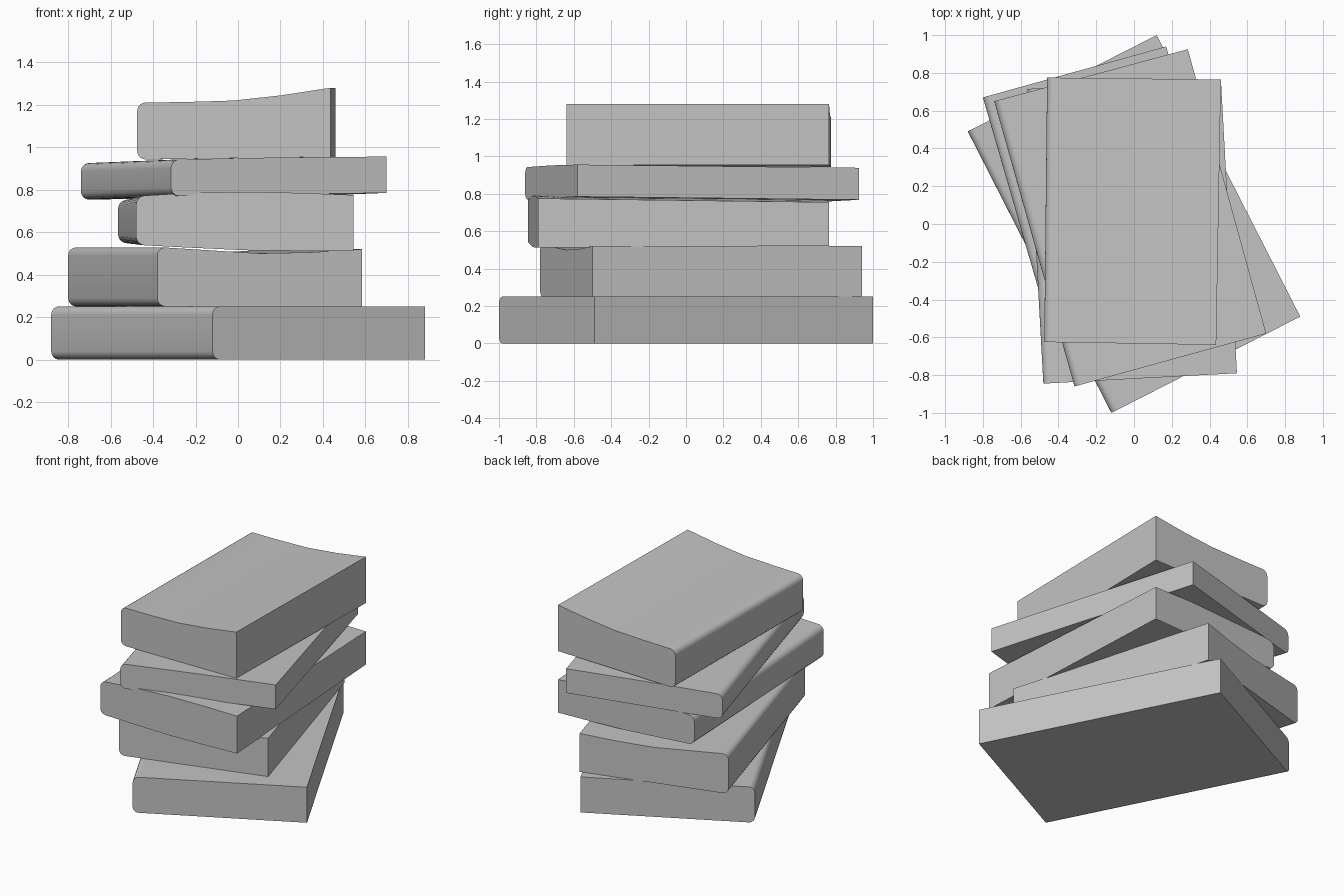
import bpy, bmesh
from math import sin, cos, pi
from mathutils import Vector

cube = bpy.data.objects.get("Cube")
if cube:
    bpy.data.objects.remove(cube, do_unlink=True)

# Single plain grey for every book
grey = bpy.data.materials.new("plain_grey")
grey.use_nodes = True
colour = (0.55, 0.55, 0.55, 1)
grey.diffuse_color = colour
grey.node_tree.nodes["Principled BSDF"].inputs["Base Color"].default_value = colour


def height(levels, u):
    """Interpolate evenly spaced heights across the cover."""
    t = u * (len(levels) - 1)
    i = min(int(t), len(levels) - 2)
    return levels[i] + (levels[i + 1] - levels[i]) * (t - i)


def book(name, corners, bottom, top, back=(0, 0), radius=0.04, steps=5):
    """Slab with a rounded spine on the left.
    corners: front left, front right, back left, back right.
    bottom, top: heights from spine to fore edge; back: change at the far end."""
    fl, fr, bl, br = (Vector(c) for c in corners)
    r = radius / (fr - fl).length

    # Cross-section loop: along the bottom, up the fore edge, back over the top, round the spine
    inner = [0.25, 0.5, 0.75, 1.0]
    arc = [(k / steps) * pi / 2 for k in range(steps + 1)]
    lower = [(r * (1 - cos(a)), radius * (1 - sin(a))) for a in arc]
    lower += [(u, 0) for u in inner]
    section = [(u, lift, 0) for u, lift in lower]
    section += [(u, -lift, 1) for u, lift in reversed(lower)]

    bm = bmesh.new()
    loops = []
    for left, right, far in ((fl, fr, 0), (bl, br, 1)):
        loop = []
        for u, lift, side in section:
            p = left.lerp(right, u)
            z = height((bottom, top)[side], u) + lift + far * back[side]
            loop.append(bm.verts.new((p.x, p.y, z)))
        loops.append(loop)
    front, rear = loops
    bm.faces.new(front)
    bm.faces.new(rear[::-1])
    for i in range(len(front)):
        j = (i + 1) % len(front)
        bm.faces.new((front[i], rear[i], rear[j], front[j]))
    bmesh.ops.recalc_face_normals(bm, faces=bm.faces)

    mesh = bpy.data.meshes.new(name)
    bm.to_mesh(mesh)
    bm.free()
    mesh.materials.append(grey)
    obj = bpy.data.objects.new(name, mesh)
    bpy.context.collection.objects.link(obj)
    bpy.ops.object.select_all(action="DESELECT")
    obj.select_set(True)
    bpy.context.view_layer.objects.active = obj
    bpy.ops.object.shade_smooth_by_angle(angle=pi / 6)


# Stack from the ground up
book("bottom_book",
     ((-0.12, -1), (0.88, -0.49), (-0.88, 0.49), (0.12, 1)),
     (0, 0), (0.25, 0.25))
book("second_book",
     ((-0.38, -0.78), (0.585, -0.5), (-0.8, 0.67), (0.17, 0.94)),
     (0.25, 0.25), (0.53, 0.515, 0.5, 0.505, 0.52))
book("third_book",
     ((-0.48, -0.845), (0.545, -0.79), (-0.565, 0.715), (0.46, 0.765)),
     (0.54, 0.527, 0.515, 0.512, 0.512), (0.77, 0.785, 0.79, 0.785, 0.775),
     back=(0.01, -0.02))
book("fourth_book",
     ((-0.315, -0.86), (0.7, -0.58), (-0.74, 0.65), (0.285, 0.925)),
     (0.77, 0.785), (0.942, 0.952, 0.956), back=(-0.017, -0.017))
book("top_book",
     ((-0.475, -0.625), (0.435, -0.64), (-0.46, 0.775), (0.46, 0.765)),
     (0.942, 0.955), (1.21, 1.213, 1.22, 1.245, 1.28))
